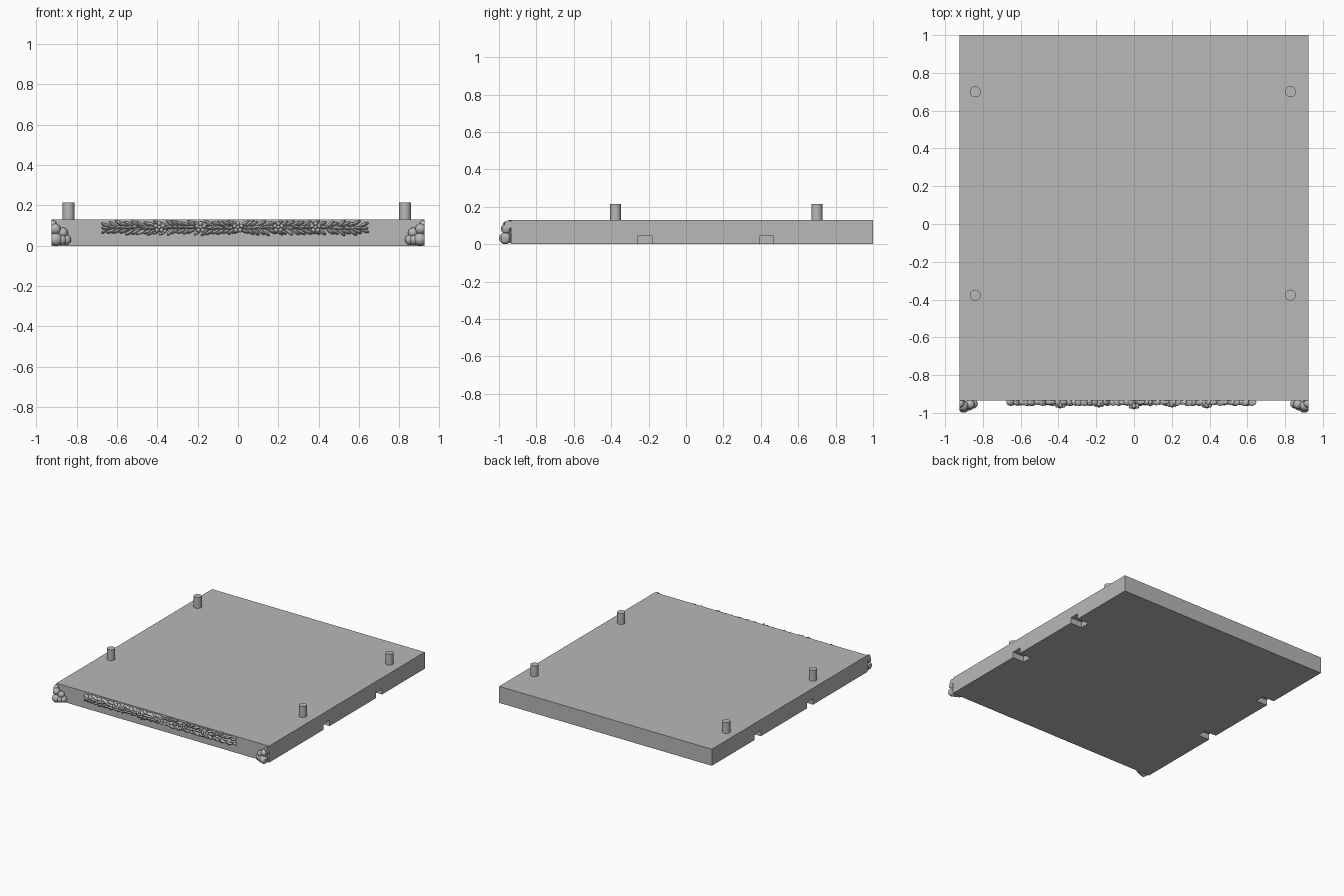
import bpy, bmesh, math, random
from mathutils import Matrix, Vector

random.seed(4)
old = bpy.data.objects.get("Cube")
if old:
    bpy.data.objects.remove(old, do_unlink=True)

grey = bpy.data.materials.new("plain grey")
grey.use_nodes = True
grey.diffuse_color = (0.48, 0.48, 0.48, 1)
grey.node_tree.nodes["Principled BSDF"].inputs["Base Color"].default_value = grey.diffuse_color

W, FRONT, BACK, H = 0.925, -0.935, 1.0, 0.13


def finish(name, bm, smooth=False):
    mesh = bpy.data.meshes.new(name)
    bmesh.ops.recalc_face_normals(bm, faces=bm.faces)
    bm.to_mesh(mesh)
    bm.free()
    mesh.materials.append(grey)
    obj = bpy.data.objects.new(name, mesh)
    bpy.context.collection.objects.link(obj)
    if smooth:
        bpy.ops.object.select_all(action='DESELECT')
        obj.select_set(True)
        bpy.context.view_layer.objects.active = obj
        bpy.ops.object.shade_smooth_by_angle(angle=math.radians(40))
    return obj


def box(name, lo, hi):
    lo, hi = Vector(lo), Vector(hi)
    bm = bmesh.new()
    bmesh.ops.create_cube(bm, size=1, matrix=Matrix.Translation((lo + hi) / 2)
                          @ Matrix.Diagonal((hi - lo).to_4d()))
    return finish(name, bm)


def blob(bm, centre, size, tilt=0, segs=12):
    m = (Matrix.Translation(centre) @ Matrix.Rotation(tilt, 4, 'Y')
         @ Matrix.Diagonal((*size, 1)))
    bmesh.ops.create_uvsphere(bm, u_segments=segs, v_segments=segs // 2 + 2, radius=1, matrix=m)


# Slab with four slots under the side edges
slab = box("slab", (-W, FRONT, 0), (W, BACK, H))
for side in (-1, 1):
    for y in (-0.22, 0.43):
        x0, x1 = sorted((side * (W - 0.1), side * (W + 0.05)))
        cutter = box("slot_cutter", (x0, y - 0.038, -0.05), (x1, y + 0.038, 0.045))
        cutter.hide_render = True
        mod = slab.modifiers.new("slot", 'BOOLEAN')
        mod.operation, mod.solver, mod.object = 'DIFFERENCE', 'EXACT', cutter
        bpy.context.view_layer.objects.active = slab
        bpy.ops.object.modifier_apply(modifier=mod.name)
        bpy.data.objects.remove(cutter, do_unlink=True)

# Locating pegs on top
for x, side in ((-0.84, "right"), (0.828, "left")):
    for y, end in ((-0.377, "front"), (0.7, "back")):
        bm = bmesh.new()
        bmesh.ops.create_cone(bm, cap_ends=True, segments=32, radius1=0.029, radius2=0.029,
                              depth=0.1, matrix=Matrix.Translation((x, y, 0.165)))
        finish(f"{end}_{side}_peg", bm, True)

# Bunches of round fruit at the front corners, trimmed flush with the slab
FRUIT = [(0.905, -0.963, 0.083, 0.027), (0.868, -0.955, 0.065, 0.025),
         (0.852, -0.952, 0.03, 0.025), (0.902, -0.967, 0.032, 0.032),
         (0.875, -0.962, 0.03, 0.026), (0.92, -0.95, 0.105, 0.022)]
for sign, side in ((-1, "right"), (1, "left")):
    bm = bmesh.new()
    for x, y, z, r in FRUIT:
        blob(bm, (sign * x, y, z), (r, r, r), segs=20)
    for co, no in (((sign * W, 0, 0), (sign, 0, 0)), ((0, 0, 0.001), (0, 0, -1))):
        bmesh.ops.bisect_plane(bm, geom=bm.verts[:] + bm.edges[:] + bm.faces[:],
                               plane_co=co, plane_no=no, clear_outer=True)
        bmesh.ops.holes_fill(bm, edges=[e for e in bm.edges if e.is_boundary])
    finish(f"{side}_fruit_bunch", bm, True)

# Leafy garland across the front, leaves fanning away from the centre
bm = bmesh.new()
COUNT = 46
for i in range(COUNT):
    x = -0.65 + 1.27 * i / (COUNT - 1)
    out = 1 if x > 0 else -1
    taper = min(1, (0.70 - abs(x)) / 0.1)
    for row in (-1, 0, 1):
        z = 0.09 + row * 0.019 * taper + random.uniform(-0.004, 0.004)
        blob(bm, (x + random.uniform(-0.008, 0.008), FRONT - 0.008, z),
             (0.026, random.uniform(0.012, 0.022), 0.009),
             -out * row * 0.55 + random.uniform(-0.25, 0.25), 8)
finish("garland_leaves", bm, True)

# Blossoms spaced along the garland
bm = bmesh.new()
for x, y in ((-0.39, -0.965), (-0.185, -0.96), (0, -0.97), (0.2, -0.96), (0.385, -0.965)):
    blob(bm, (x, y, 0.092), (0.01, 0.012, 0.01))
    for k in range(5):
        a = k * math.tau / 5
        blob(bm, (x + 0.018 * math.sin(a), y + 0.006, 0.092 + 0.018 * math.cos(a)),
             (0.011, 0.014, 0.011))
finish("garland_blossoms", bm, True)
